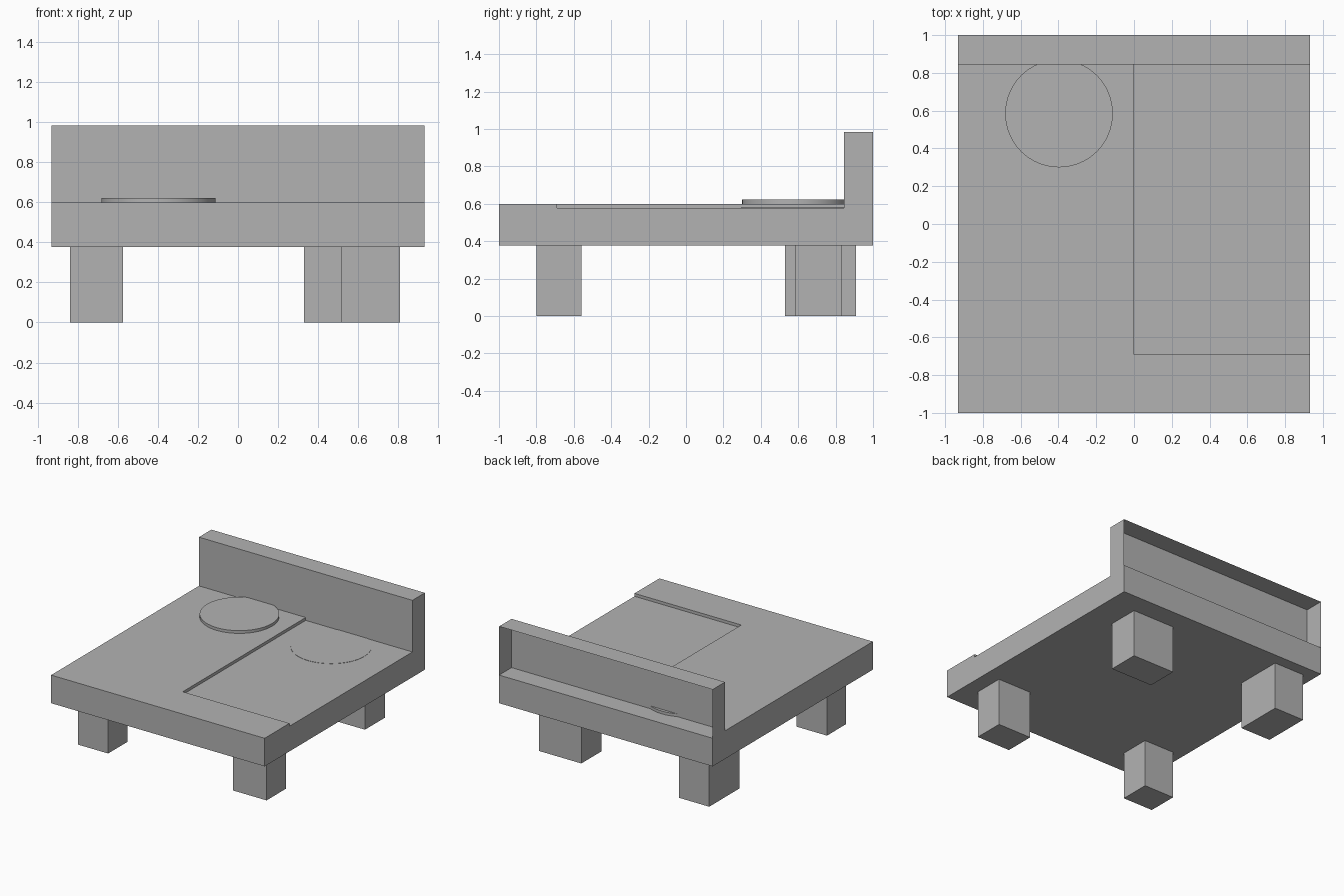
import bpy, bmesh

if "Cube" in bpy.data.objects:
    bpy.data.objects.remove(bpy.data.objects["Cube"])

grey = bpy.data.materials.new("plain grey")
grey.diffuse_color = (0.45, 0.45, 0.45, 1)
grey.use_nodes = True
grey.node_tree.nodes["Principled BSDF"].inputs["Base Color"].default_value = grey.diffuse_color


def finish(bm, name):
    mesh = bpy.data.meshes.new(name)
    bm.to_mesh(mesh)
    bm.free()
    mesh.materials.append(grey)
    ob = bpy.data.objects.new(name, mesh)
    bpy.context.collection.objects.link(ob)
    return ob


def box(name, x, y, z, drop=None):
    """Box from (min, max) ranges; drop(normal) picks faces to leave open."""
    bm = bmesh.new()
    bmesh.ops.create_cube(bm, size=1)
    for v in bm.verts:
        v.co = [r[0] if c < 0 else r[1] for c, r in zip(v.co, (x, y, z))]
    bm.normal_update()
    if drop:
        bmesh.ops.delete(bm, geom=[f for f in bm.faces if drop(f.normal)],
                         context='FACES')
    return finish(bm, name)


def pillow(name, x, y, radius, z0, z1):
    bm = bmesh.new()
    bmesh.ops.create_cone(bm, cap_ends=True, segments=64,
                          radius1=radius, radius2=radius, depth=z1 - z0)
    bmesh.ops.translate(bm, verts=bm.verts, vec=(x, y, (z0 + z1) / 2))
    ob = finish(bm, name)
    bpy.ops.object.select_all(action='DESELECT')
    ob.select_set(True)
    bpy.context.view_layer.objects.active = ob
    bpy.ops.object.shade_smooth_by_angle()


# Mattress slab, with a shallow step cut into its right half
LEFT, RIGHT, HEAD, BASE, TOP = -0.933, 0.933, 0.845, 0.378, 0.6
FOLD = 0.577
slab = box("mattress", (LEFT, RIGHT), (-1, 1), (BASE, TOP))
cutter = box("fold_cutter", (0, 1.2), (-0.69, HEAD), (FOLD, 0.8))
cutter.hide_render = True
cutter.hide_set(True)
cut = slab.modifiers.new("fold", 'BOOLEAN')
cut.operation = 'DIFFERENCE'
cut.solver = 'EXACT'
cut.object = cutter

# Headboard shell, open at the back and bottom
box("headboard", (LEFT, RIGHT), (HEAD, 1), (TOP, 0.985),
    drop=lambda n: n.y > 0.5 or n.z < -0.5)

# Round pillows: one raised, one almost flush with the lowered step
pillow("left_pillow", -0.397, 0.585, 0.285, 0.59, 0.622)
pillow("right_pillow", 0.405, 0.585, 0.29, 0.56, FOLD + 0.002)

# Four legs of uneven size
for name, x, y in (
    ("front_left_leg", (-0.84, -0.575), (-0.80, -0.56)),
    ("front_right_leg", (0.515, 0.81), (-0.80, -0.56)),
    ("back_left_leg", (-0.84, -0.575), (0.53, 0.91)),
    ("back_right_leg", (0.33, 0.70), (0.585, 0.835)),
):
    box(name, x, y, (0, BASE))
